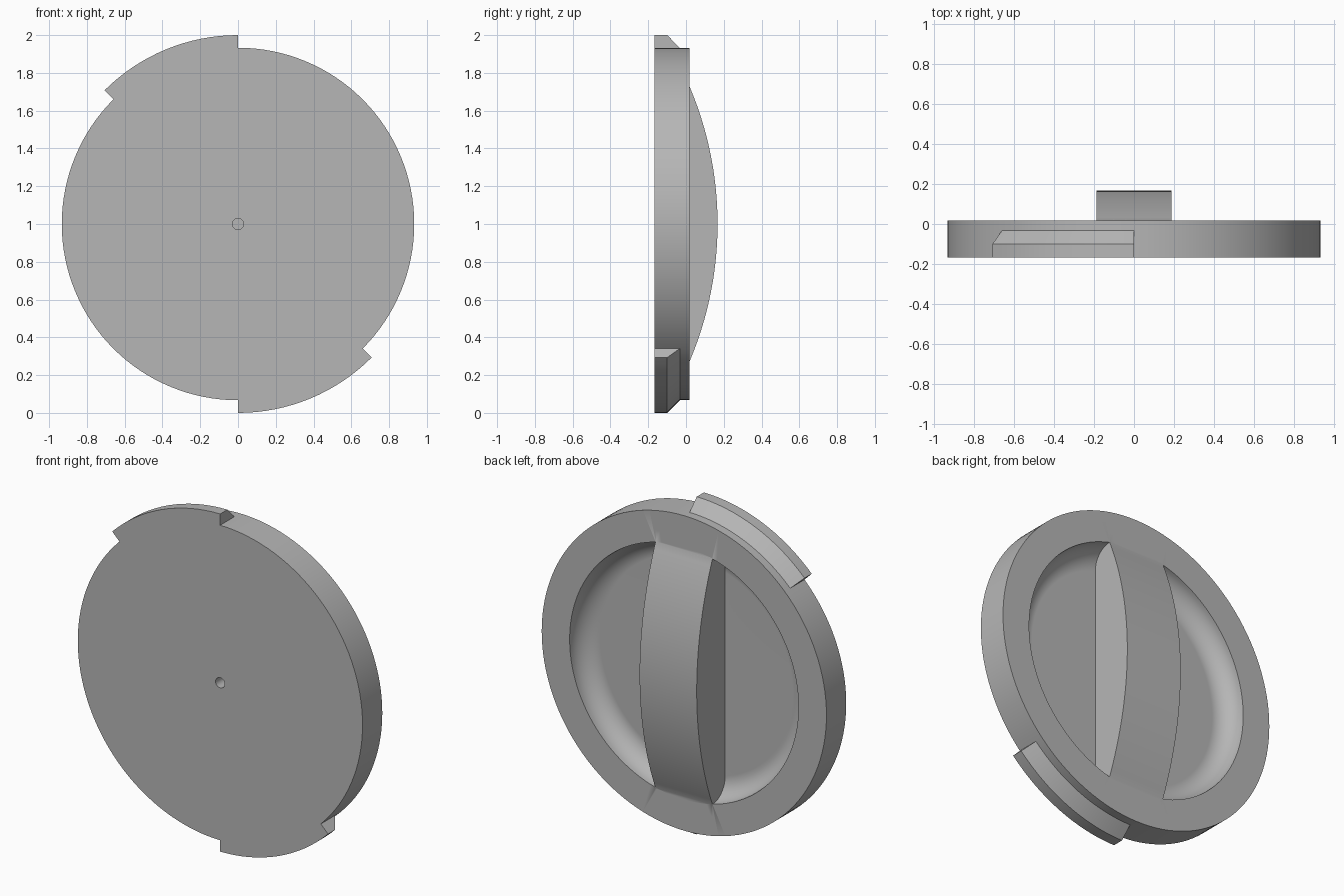
import bpy
import bmesh
from math import cos, sin, pi, sqrt

if "Cube" in bpy.data.objects:
    bpy.data.objects.remove(bpy.data.objects["Cube"])

FRONT, RIM, TOP = -0.167, 0.018, 0.167   # depth levels along y
R, R_TAB, R_DISH = 0.933, 1.0, 0.75      # radii
DEPTH = 0.118                            # dish depth and fillet radius
SEGS = 128

grey = bpy.data.materials.new("plain grey")
grey.use_nodes = True
colour = (0.47, 0.47, 0.47, 1)
grey.diffuse_color = colour
grey.node_tree.nodes["Principled BSDF"].inputs["Base Color"].default_value = colour


def make_object(name, bm):
    bmesh.ops.remove_doubles(bm, verts=bm.verts, dist=1e-5)
    bmesh.ops.recalc_face_normals(bm, faces=bm.faces)
    mesh = bpy.data.meshes.new(name)
    bm.to_mesh(mesh)
    bm.free()
    mesh.materials.append(grey)
    obj = bpy.data.objects.new(name, mesh)
    bpy.context.collection.objects.link(obj)
    return obj


def revolve(name, profile, start=0, steps=SEGS):
    """Sweep a closed (radius, y) profile about the y axis; cap a partial sweep."""
    bm = bmesh.new()
    rings = []
    full = steps == SEGS
    for i in range(steps if full else steps + 1):
        a = start + 2 * pi * i / SEGS
        rings.append([bm.verts.new((r * cos(a), y, 1 + r * sin(a))) for r, y in profile])
    n = len(profile)
    for i in range(steps):
        a, b = rings[i], rings[(i + 1) % len(rings)]
        for j in range(n):
            k = (j + 1) % n
            if profile[j][0] == 0 and profile[k][0] == 0:
                continue
            bm.faces.new((a[j], a[k], b[k], b[j]))
    if not full:
        bm.faces.new(rings[0])
        bm.faces.new(rings[-1])
    return make_object(name, bm)


def combine(target, other, operation):
    mod = target.modifiers.new("join", "BOOLEAN")
    mod.operation = operation
    mod.solver = "EXACT"
    mod.object = other
    bpy.context.view_layer.objects.active = target
    bpy.ops.object.modifier_apply(modifier=mod.name)
    bpy.data.objects.remove(other)


# Round cap with a filleted dish in its back
floor = RIM - DEPTH
fillet = [(R_DISH - DEPTH * (1 - cos(t)), RIM - DEPTH * sin(t))
          for t in (pi / 2 * i / 10 for i in range(11))]
cap = revolve("screw_cap", [(0, FRONT), (R, FRONT), (R, RIM)] + fillet + [(0, floor)])

# Arched grip bar across the dish
chord = 0.73
sag = TOP - RIM
arc_r = (chord ** 2 + sag ** 2) / (2 * sag)
side = [(-0.8, floor - 0.03), (-0.8, RIM)]
for i in range(41):
    z = -chord + 2 * chord * i / 40
    side.append((z, TOP - arc_r + sqrt(arc_r ** 2 - z ** 2)))
side += [(0.8, RIM), (0.8, floor - 0.03)]
bm = bmesh.new()
face = bm.faces.new([bm.verts.new((-0.187, y, 1 + z)) for z, y in side])
ext = bmesh.ops.extrude_face_region(bm, geom=[face])
bmesh.ops.translate(bm, vec=(0.374, 0, 0),
                    verts=[v for v in ext["geom"] if isinstance(v, bmesh.types.BMVert)])
combine(cap, make_object("grip_bar", bm), "UNION")

# Two opposite locking tabs with a chamfered back edge
tab = [(0.88, FRONT), (R_TAB, FRONT), (R_TAB, -0.1), (R, -0.033), (0.88, -0.033)]
for start in (pi / 2, 3 * pi / 2):
    combine(cap, revolve("locking_tab", tab, start, SEGS // 8), "UNION")

# Small blind hole in the middle of the front
hole = revolve("centre_hole", [(0, FRONT - 0.05), (0.03, FRONT - 0.05),
                               (0.03, FRONT + 0.13), (0, FRONT + 0.13)])
combine(cap, hole, "DIFFERENCE")

# Smooth round surfaces, crisp edges, flat floors
bpy.ops.object.select_all(action="DESELECT")
cap.select_set(True)
bpy.context.view_layer.objects.active = cap
bpy.ops.object.shade_smooth_by_angle(angle=pi / 7)
weighted = cap.modifiers.new("flat_floors", "WEIGHTED_NORMAL")
weighted.keep_sharp = True
